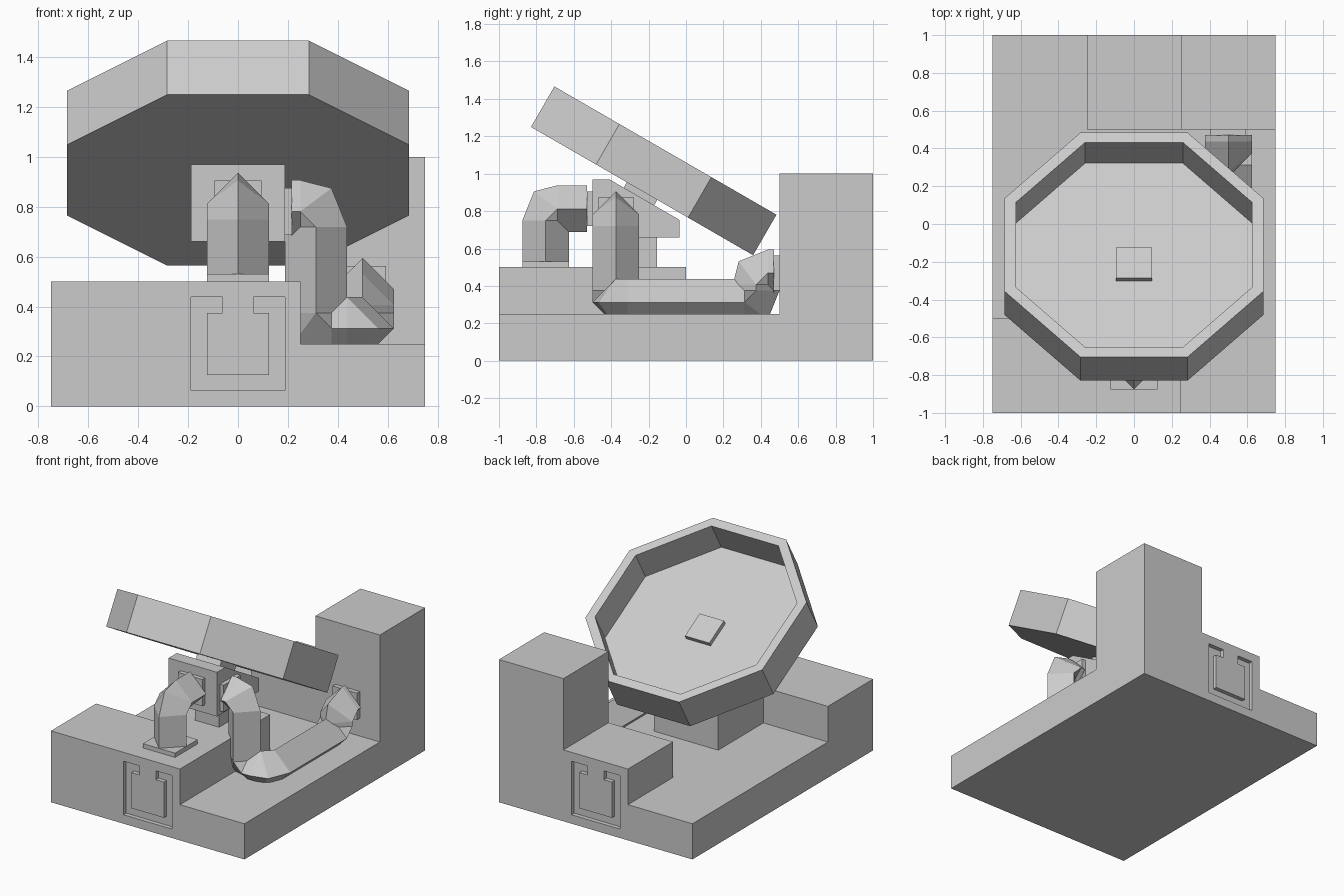
import bpy, bmesh, math
from mathutils import Vector, Matrix

if "Cube" in bpy.data.objects:
    bpy.data.objects.remove(bpy.data.objects["Cube"])


def finish(name, bm, matrix=None):
    bmesh.ops.remove_doubles(bm, verts=bm.verts, dist=1e-5)
    bmesh.ops.dissolve_limit(bm, angle_limit=math.radians(1), verts=bm.verts, edges=bm.edges)
    bmesh.ops.recalc_face_normals(bm, faces=bm.faces)
    me = bpy.data.meshes.new(name)
    bm.to_mesh(me)
    bm.free()
    ob = bpy.data.objects.new(name, me)
    bpy.context.collection.objects.link(ob)
    if matrix:
        ob.matrix_world = matrix
    return ob


def box(name, lo, hi, matrix=None):
    lo, hi = Vector(lo), Vector(hi)
    bm = bmesh.new()
    bmesh.ops.create_cube(bm, size=1)
    bmesh.ops.scale(bm, vec=hi - lo, verts=bm.verts)
    bmesh.ops.translate(bm, vec=(lo + hi) / 2, verts=bm.verts)
    return finish(name, bm, matrix)


def prism(name, pts, vec):
    bm = bmesh.new()
    face = bm.faces.new([bm.verts.new(p) for p in pts])
    ext = bmesh.ops.extrude_face_region(bm, geom=[face], use_keep_orig=True)
    bmesh.ops.translate(bm, vec=vec, verts=[v for v in ext["geom"] if isinstance(v, bmesh.types.BMVert)])
    return finish(name, bm)


def pipe(name, path, r=0.0625, cut=0.032):
    """Square pipe along an axis-aligned path; each elbow has its outer corner pulled in."""
    path = [Vector(p) for p in path]
    d = (path[1] - path[0]).normalized()
    u = d.orthogonal().normalized()
    u = Vector([round(c) for c in u])
    v = d.cross(u)
    offs = [(u + v) * r, (v - u) * r, (-u - v) * r, (u - v) * r]
    rings = [[path[0] + o for o in offs]]
    for c, nxt in zip(path[1:-1], path[2:]):
        e = (nxt - c).normalized()
        rings.append([c - d * r + o for o in offs])
        rings.append([c + d * r + o + e * cut if o.dot(e) < 0 else c - d * r + o for o in offs])
        offs = [o - (e + d) * o.dot(e) for o in offs]
        rings.append([c + e * r + o for o in offs])
        d = e
    rings.append([path[-1] + o for o in offs])
    bm = bmesh.new()
    rows = [[bm.verts.new(p) for p in ring] for ring in rings]
    for a, b in zip(rows, rows[1:]):
        for i in range(4):
            j = (i + 1) % 4
            bm.faces.new((a[i], a[j], b[j], b[i]))
    bm.faces.new(rows[0])
    bm.faces.new(rows[-1])
    return finish(name, bm)


# Stepped base: one solid from a coarse grid of cell heights
xs, ys, zs = [-.75, -.25, .25, .75], [-1, -.5, 0, .5, 1], [0, .25, .5, 1]
levels = [(2, 2, 1), (1, 2, 1), (1, 1, 1), (1, 2, 3)]   # rows front to back


def filled(i, j, k):
    return 0 <= i < 3 and 0 <= j < 4 and 0 <= k < levels[j][i]


bm = bmesh.new()
for i in range(3):
    for j in range(4):
        for k in range(levels[j][i]):
            for axis in range(3):
                for side in (0, 1):
                    n = [i, j, k]
                    n[axis] += 2 * side - 1
                    if filled(*n):
                        continue
                    quad = []
                    for a, b in ((0, 0), (1, 0), (1, 1), (0, 1)):
                        c = [i, j, k]
                        c[axis] += side
                        c[(axis + 1) % 3] += a
                        c[(axis + 2) % 3] += b
                        quad.append(bm.verts.new((xs[c[0]], ys[c[1]], zs[c[2]])))
                    bm.faces.new(quad)
base = finish("stepped_base", bm)

# Hatch grooves cut into the front and back faces
half = [(.0625, .4375), (.0625, .375), (.125, .375), (.125, .125)]
outer = [(.1875, .0625), (.1875, .4375)]
groove = outer + half + [(-x, z) for x, z in reversed(half)] + [(-x, z) for x, z in reversed(outer)]
for name, y in (("front", -1), ("back", 1)):
    cutter = prism(name + "_groove_cutter", [(x, y - .03, z) for x, z in groove], (0, .06, 0))
    cutter.hide_render = True
    cutter.display_type = 'WIRE'
    mod = base.modifiers.new(name + "_groove", 'BOOLEAN')
    mod.operation = 'DIFFERENCE'
    mod.solver = 'EXACT'
    mod.object = cutter

# Pivot post and wedge-topped head
box("pivot_post", (-.094, -.344, .5), (.094, -.156, .66))
prism("pivot_head", [(-.1875, y, z) for y, z in
                     ((-.5, .66), (-.5, .97), (-.41, .97), (-.035, .753), (-.035, .66))], (.375, 0, 0))

# Front pipe with its flanges
pipe("front_pipe", [(0, -.53, .8125), (0, -.75, .8125), (0, -.75, .53)])
box("front_pipe_floor_flange", (-.125, -.875, .5), (.125, -.625, .53))
box("front_pipe_head_flange", (-.094, -.53, .719), (.094, -.5, .906))

# Long side pipe running to the tower, with its flanges
pipe("side_pipe", [(.215, -.375, .7815), (.3125, -.375, .7815), (.3125, -.375, .3125),
                   (.5, -.375, .3125), (.5, .375, .3125), (.5, .375, .469), (.5, .47, .469)])
box("side_pipe_head_flange", (.1875, -.469, .6875), (.217, -.281, .875))
box("side_pipe_tower_flange", (.406, .469, .375), (.594, .5, .5625))

# Tilted octagonal dish with a recessed floor
tilt = Matrix.Translation((0, -.235, .907)) @ Matrix.Rotation(math.radians(-30), 4, 'X')
bm = bmesh.new()
bmesh.ops.create_cone(bm, cap_ends=True, segments=8, radius1=.742, radius2=.742, depth=.25,
                      matrix=Matrix.Translation((0, 0, .125)) @ Matrix.Rotation(math.pi / 8, 4, 'Z'))
bm.normal_update()
top = max(bm.faces, key=lambda f: f.calc_center_median().z)
bmesh.ops.inset_region(bm, faces=[top], thickness=.06, use_even_offset=True)
walls = bmesh.ops.extrude_face_region(bm, geom=[top])
bmesh.ops.translate(bm, vec=(0, 0, -.22), verts=[v for v in walls["geom"] if isinstance(v, bmesh.types.BMVert)])
if top.is_valid:
    bmesh.ops.delete(bm, geom=[top], context='FACES_ONLY')
finish("dish", bm, tilt)
box("dish_mount", (-.094, -.094, -.034), (.094, .094, 0), tilt)
box("dish_centre_plate", (-.094, -.094, .03), (.094, .094, .06), tilt)
